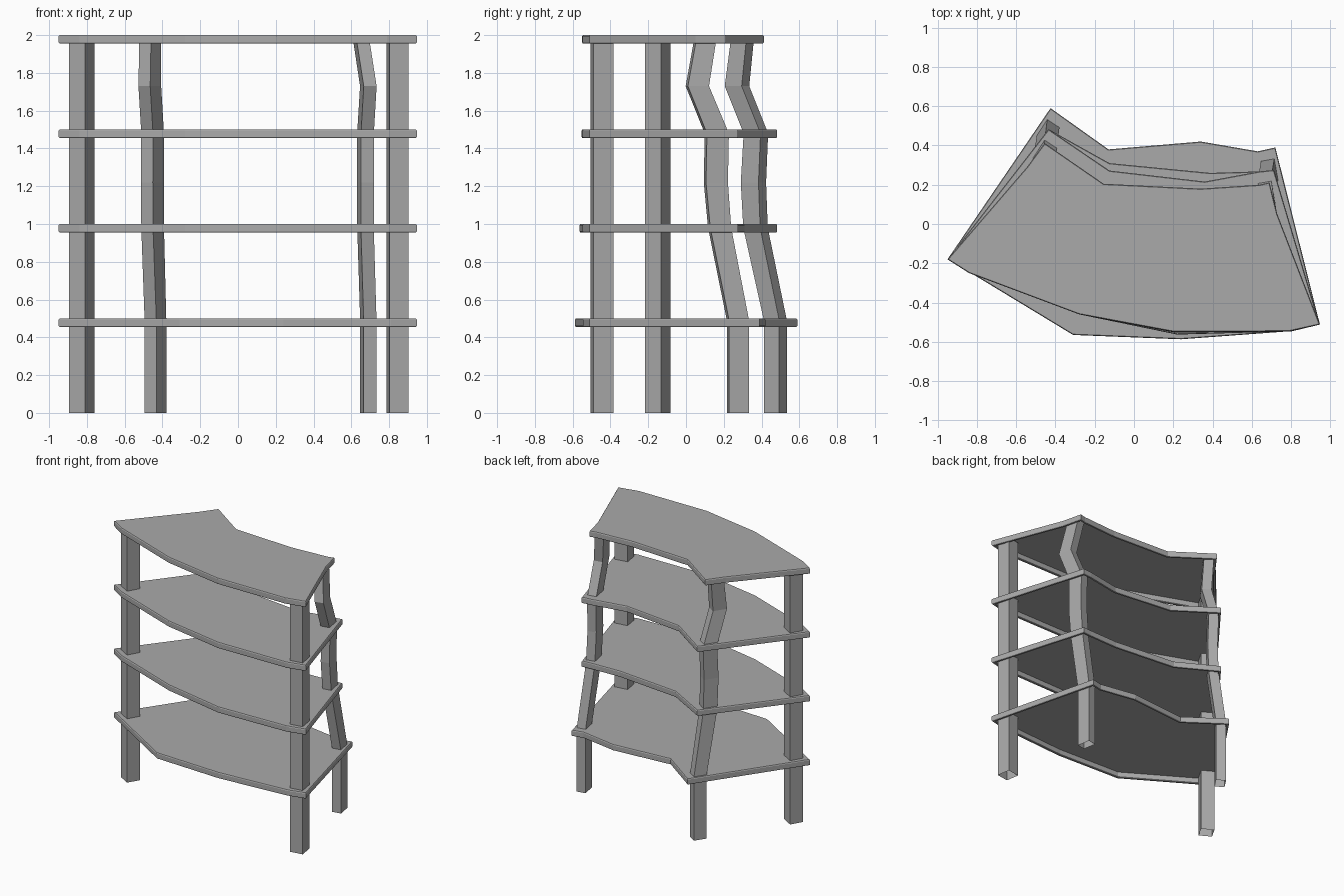
import bpy, bmesh, math
from mathutils import Vector

cube = bpy.data.objects.get("Cube")
if cube:
    bpy.data.objects.remove(cube, do_unlink=True)

GREY = (0.4, 0.4, 0.4, 1)
grey = bpy.data.materials.new("plain grey")
grey.use_nodes = True
grey.diffuse_color = GREY
grey.node_tree.nodes["Principled BSDF"].inputs["Base Color"].default_value = GREY


def loft(name, rings, cap):
    """Skin a stack of matching outlines, bottom to top; cap one of the rings."""
    bm = bmesh.new()
    loops = [[bm.verts.new(p) for p in ring] for ring in rings]
    n = len(loops[0])
    for low, high in zip(loops, loops[1:]):
        for i in range(n):
            j = (i + 1) % n
            bm.faces.new((low[i], low[j], high[j], high[i]))
    bm.faces.new(loops[cap])
    mesh = bpy.data.meshes.new(name)
    bm.to_mesh(mesh)
    bm.free()
    mesh.materials.append(grey)
    obj = bpy.data.objects.new(name, mesh)
    bpy.context.collection.objects.link(obj)


def inset(outline, d):
    """Mitred inward offset of a counter-clockwise outline."""
    pts = [Vector(p) for p in outline]
    result = []
    for i, p in enumerate(pts):
        a = (p - pts[i - 1]).normalized()
        b = (pts[(i + 1) % len(pts)] - p).normalized()
        na, nb = Vector((-a.y, a.x)), Vector((-b.y, b.x))
        result.append(p + (na + nb) * d / (1 + na.dot(nb)))
    return result


# Shelf edge section, from the inside of the rim round to the top: inset, drop
RIM = [(0.022, 0.002), (0.022, 0.041), (0.018, 0.045), (0.004, 0.045),
       (0, 0.039), (0, 0.006), (0.004, 0)]


def shelf(name, top, back, front):
    # Every shelf shares its two outer front corners
    outline = [(-0.95, -0.18)] + front + [(0.947, -0.512)] + back
    loft(name, [[(p.x, p.y, top - drop) for p in inset(outline, d)]
                for d, drop in RIM], -1)


def post(name, width, depth, angle, path):
    # Hollow post, open at the foot; each path point is x, y, z, depth factor
    c, s = math.cos(math.radians(angle)), math.sin(math.radians(angle))
    rings = []
    for x, y, z, k in path:
        corners = [(u * width / 2, v * depth * k / 2)
                   for u, v in ((-1, -1), (1, -1), (1, 1), (-1, 1))]
        rings.append([(x + c * u - s * v, y + s * u + c * v, z) for u, v in corners])
    loft(name, rings, -1)


# Shelves, with back edges receding towards the top
shelf("bottom_shelf", 0.5,
      [(0.72, 0.39), (0.63, 0.37), (0.34, 0.42), (-0.13, 0.38), (-0.425, 0.59)],
      [(-0.83, -0.25), (-0.31, -0.565), (0.24, -0.587), (0.81, -0.545)])
shelf("lower_middle_shelf", 1.0,
      [(0.713, 0.275), (0.64, 0.268), (0.39, 0.26), (-0.125, 0.31), (-0.435, 0.483)],
      [(-0.84, -0.25), (-0.28, -0.46), (0.22, -0.563), (0.8, -0.547)])
shelf("upper_middle_shelf", 1.5,
      [(0.713, 0.275), (0.64, 0.268), (0.36, 0.216), (-0.125, 0.272), (-0.435, 0.483)],
      [(-0.84, -0.25), (-0.28, -0.46), (0.21, -0.553), (0.8, -0.547)])
shelf("top_shelf", 2.0,
      [(0.73, 0.05), (0.69, 0.212), (0.64, 0.2), (0.34, 0.18), (-0.155, 0.205),
       (-0.455, 0.412), (-0.545, 0.29)],
      [(-0.84, -0.25), (-0.28, -0.46), (0.205, -0.55), (0.79, -0.547)])

# Straight front posts
post("right_front_post", 0.1, 0.1, -30,
     [(-0.827, -0.15, 0, 1), (-0.827, -0.15, 1.99, 1)])
post("left_front_post", 0.102, 0.107, 9,
     [(0.845, -0.445, 0, 1), (0.845, -0.445, 1.99, 1)])

# Bent back posts, following the shelf corners
post("right_back_post", 0.074, 0.097, -33,
     [(-0.437, 0.473, 0, 1), (-0.437, 0.473, 0.49, 1), (-0.452, 0.368, 0.98, 1.1),
      (-0.452, 0.357, 1.22, 1.15), (-0.452, 0.37, 1.48, 1.1),
      (-0.467, 0.27, 1.73, 1.1), (-0.465, 0.3, 1.99, 1)])
post("left_back_post", 0.069, 0.107, 10,
     [(0.69, 0.275, 0, 1), (0.69, 0.275, 0.49, 1), (0.675, 0.178, 0.98, 1.05),
      (0.675, 0.158, 1.22, 1.1), (0.675, 0.163, 1.48, 1.1),
      (0.69, 0.06, 1.73, 1.06), (0.65, 0.104, 1.99, 1)])
